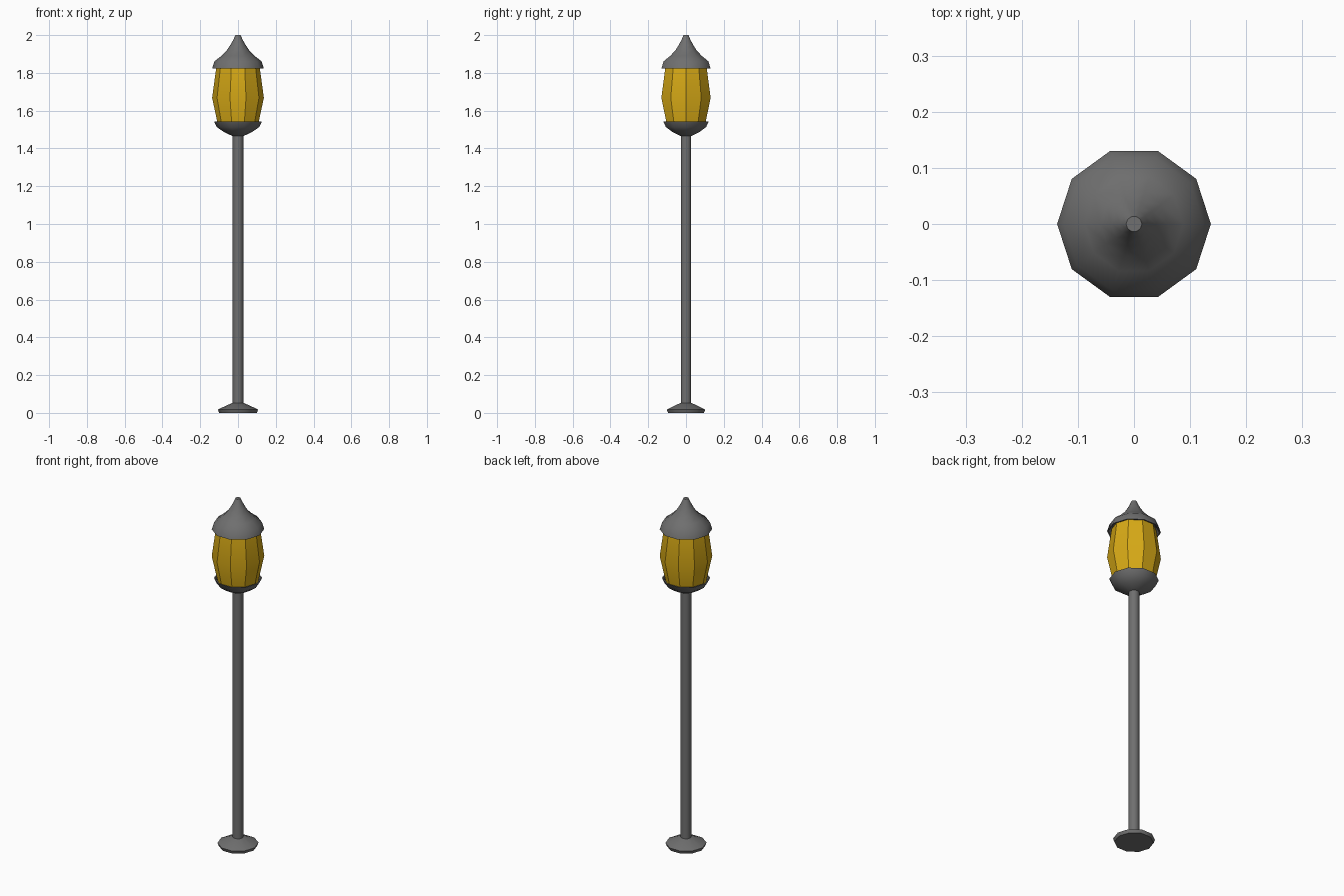
import bpy, bmesh
from math import cos, sin, tau, radians

if "Cube" in bpy.data.objects:
    bpy.data.objects.remove(bpy.data.objects["Cube"], do_unlink=True)

SIDES = 10


def make_material(name, colour):
    mat = bpy.data.materials.new(name)
    mat.use_nodes = True
    mat.diffuse_color = colour
    mat.node_tree.nodes["Principled BSDF"].inputs["Base Color"].default_value = colour
    return mat


metal = make_material("grey_metal", (0.16, 0.16, 0.16, 1))
amber = make_material("amber_glass", (0.68, 0.40, 0.008, 1))


def lathe(name, profile, mat, smooth=40):
    """Turn (radius, height) points, listed bottom to top, into a ten-sided part."""
    bm = bmesh.new()
    rings = [[bm.verts.new((r * cos(tau * i / SIDES), r * sin(tau * i / SIDES), z))
              for i in range(SIDES)] for r, z in profile]
    for low, high in zip(rings, rings[1:]):
        for i in range(SIDES):
            j = (i + 1) % SIDES
            bm.faces.new((low[i], low[j], high[j], high[i]))
    bm.faces.new(rings[0][::-1])
    bm.faces.new(rings[-1])
    bmesh.ops.recalc_face_normals(bm, faces=bm.faces)
    mesh = bpy.data.meshes.new(name)
    bm.to_mesh(mesh)
    bm.free()
    mesh.materials.append(mat)
    obj = bpy.data.objects.new(name, mesh)
    bpy.context.collection.objects.link(obj)
    bpy.ops.object.select_all(action="DESELECT")
    obj.select_set(True)
    bpy.context.view_layer.objects.active = obj
    bpy.ops.object.shade_smooth_by_angle(angle=radians(smooth))
    return obj


# Foot and pole
lathe("base", [(0.1, 0), (0.107, 0.018), (0.03, 0.053)], metal)
lathe("pole", [(0.028, 0.04), (0.028, 1.48)], metal)

# Cup under the lantern, with a thin raised rim
lathe("lantern_cup", [(0.028, 1.465), (0.075, 1.487), (0.112, 1.513), (0.126, 1.542),
                      (0.119, 1.542), (0.105, 1.515)], metal)

# Bulging faceted glass
lathe("lantern_glass", [(0.104, 1.515), (0.137, 1.668), (0.114, 1.835)], amber, 30)

# Flared roof with a skirt, hollow underneath
lathe("roof", [(0.112, 1.85), (0.13, 1.822), (0.137, 1.822), (0.125, 1.861), (0.088, 1.89),
               (0.06, 1.918), (0.04, 1.948), (0.025, 1.975), (0.014, 2.0)], metal)
